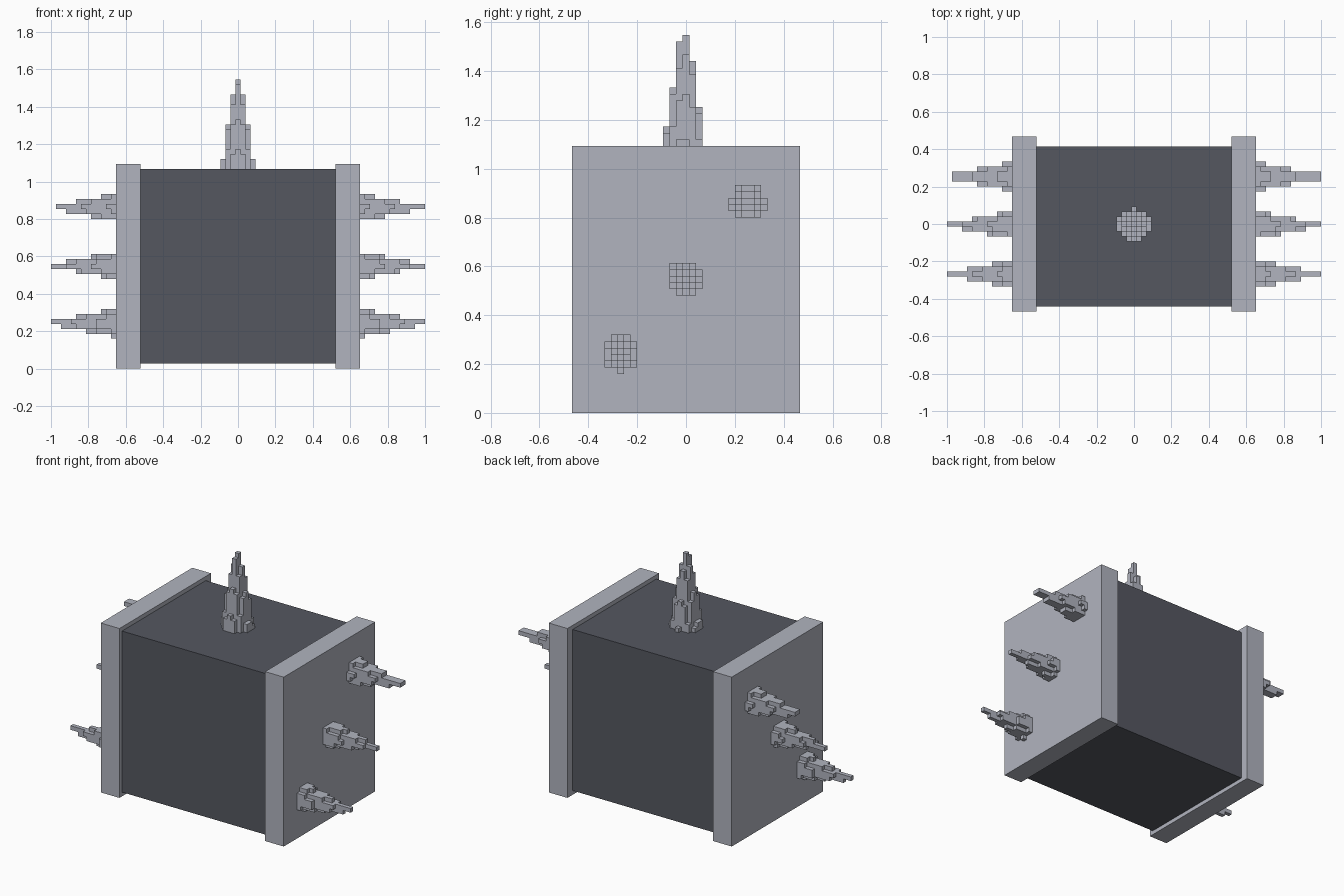
import bpy
import bmesh
import math
from mathutils import Vector

if "Cube" in bpy.data.objects:
    bpy.data.objects.remove(bpy.data.objects["Cube"], do_unlink=True)

U = 2 / 75  # size of one block


def material(name, rgb):
    m = bpy.data.materials.new(name)
    m.use_nodes = True
    m.diffuse_color = (*rgb, 1)
    m.node_tree.nodes["Principled BSDF"].inputs["Base Color"].default_value = (*rgb, 1)
    return m


light_grey = material("light grey", (0.44, 0.457, 0.52))
dark_grey = material("dark grey", (0.09, 0.096, 0.118))


def finish(name, bm, mat):
    mesh = bpy.data.meshes.new(name)
    bm.to_mesh(mesh)
    bm.free()
    mesh.materials.append(mat)
    obj = bpy.data.objects.new(name, mesh)
    bpy.context.collection.objects.link(obj)


def box(name, low, high, mat):
    """Box between two corners given in blocks."""
    bm = bmesh.new()
    bmesh.ops.create_cube(bm, size=1)
    low, high = Vector(low) * U, Vector(high) * U
    for v in bm.verts:
        v.co = (low + high) / 2 + v.co * (high - low)
    finish(name, bm, mat)


def spike(name, centre, peak, slope, cap, place):
    """Stepped cone of block columns; place maps (u, v, height) to x, y, z."""
    cu, cv = centre

    def height(u, v):
        r = math.hypot(u - cu, v - cv)
        return max(0, min(cap, math.ceil(peak - slope * r)))

    bm = bmesh.new()

    def quad(points, outward):
        face = bm.faces.new([bm.verts.new(Vector(place(*p)) * U) for p in points])
        face.normal_update()
        direction = Vector(place(*outward)) - Vector(place(0, 0, 0))
        if face.normal.dot(direction) < 0:
            face.normal_flip()

    for u in range(round(cu) - 5, round(cu) + 6):
        for v in range(round(cv) - 5, round(cv) + 6):
            h = height(u, v)
            if h == 0:
                continue
            # end cap of the column
            quad([(u + a, v + b, h) for a, b in
                  ((-.5, -.5), (.5, -.5), (.5, .5), (-.5, .5))], (0, 0, 1))
            # exposed walls above each lower neighbour
            for du, dv in ((1, 0), (-1, 0), (0, 1), (0, -1)):
                n = height(u + du, v + dv)
                if n < h:
                    a = (u + (du - dv) / 2, v + (dv + du) / 2)
                    b = (u + (du + dv) / 2, v + (dv - du) / 2)
                    quad([(*a, n), (*b, n), (*b, h), (*a, h)], (du, dv, 0))
    bmesh.ops.remove_doubles(bm, verts=bm.verts, dist=U / 100)
    finish(name, bm, light_grey)


# Dark core block
box("core", (-19.5, -16.5, 1), (19.5, 15.5, 40), dark_grey)

# End plates and three side spikes on each, stepping up towards the back
rows = (("lower", (-10, 8.7), 13.6, 5.0),
        ("middle", (-0.2, 20.2), 13.5, 5.1),
        ("upper", (9.5, 31.8), 15.0, 5.5))
for side, s in (("left", 1), ("right", -1)):
    inner, outer = sorted((s * 19.5, s * 24.5))
    box(side + "_end_plate", (inner, -17.5, 0), (outer, 17.5, 41), light_grey)
    for row, centre, peak, slope in rows:
        cap = 12 if (side, row) == ("right", "upper") else 13
        spike(f"{side}_{row}_spike", centre, peak, slope, cap,
              lambda u, v, h, s=s: (s * (24.5 + h), u, v + 0.5))

# Tall spike on top
spike("top_spike", (0, -0.22), 21.1, 6.4, 18, lambda u, v, h: (u, v, 40 + h))
